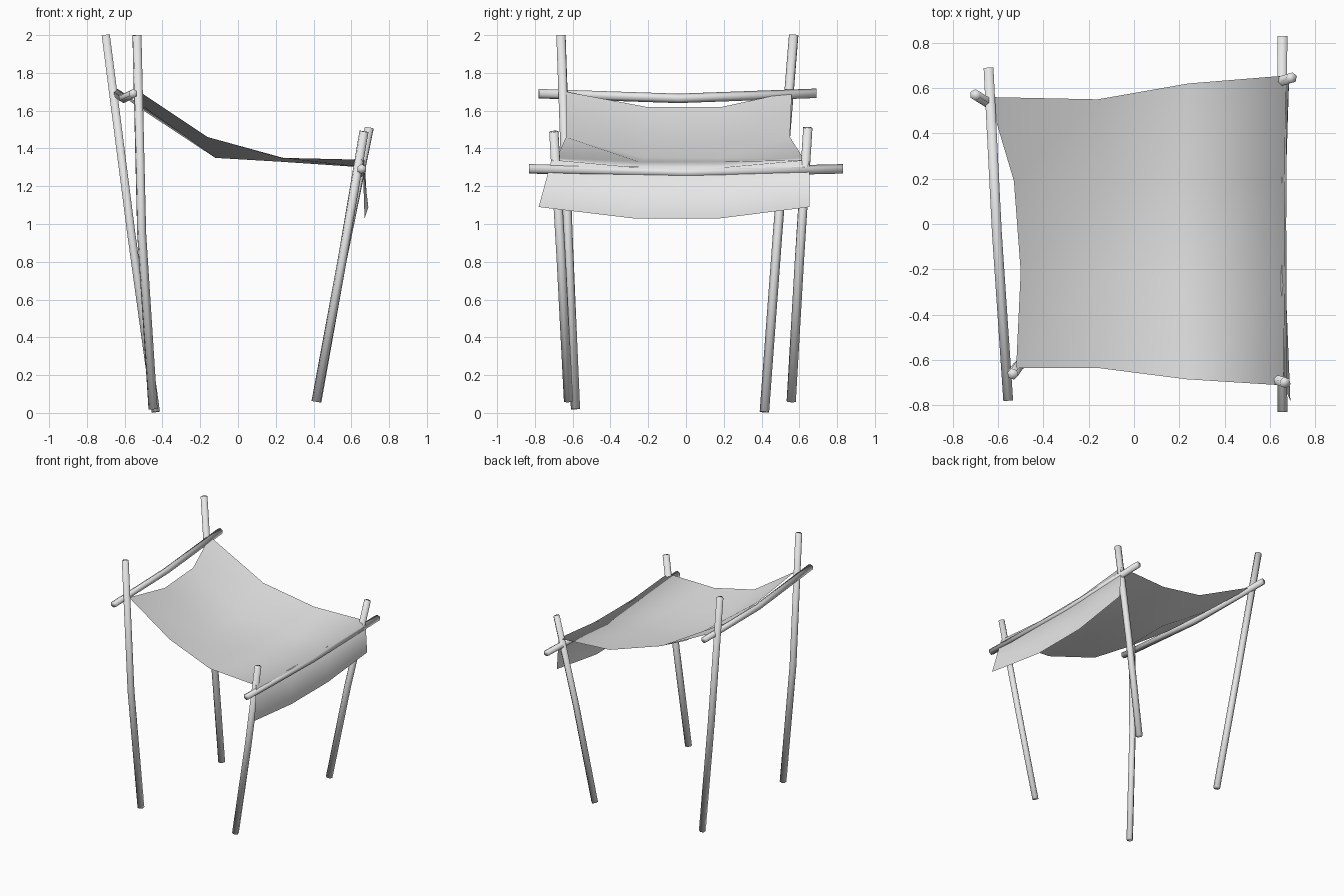
import bpy
import bmesh
from mathutils import Vector

cube = bpy.data.objects.get("Cube")
if cube:
    bpy.data.objects.remove(cube, do_unlink=True)

# One plain grey for wood and cloth
GREY = (0.8, 0.8, 0.8, 1.0)
grey = bpy.data.materials.new("plain grey")
grey.use_nodes = True
grey.diffuse_color = GREY
grey.node_tree.nodes["Principled BSDF"].inputs["Base Color"].default_value = GREY

SIDES = 6
RADIUS = 0.025


def finish(bm, name):
    """Turn a bmesh into a smooth grey object."""
    bmesh.ops.recalc_face_normals(bm, faces=bm.faces)
    for face in bm.faces:
        face.smooth = True
    mesh = bpy.data.meshes.new(name)
    bm.to_mesh(mesh)
    bm.free()
    mesh.materials.append(grey)
    obj = bpy.data.objects.new(name, mesh)
    bpy.context.collection.objects.link(obj)
    return obj


def pole(name, path):
    """Six-sided rod that follows a slightly bent path."""
    points = [Vector(p) for p in path]
    bm = bmesh.new()
    turn = (points[-1] - points[0]).to_track_quat("Z", "Y").to_matrix().to_4x4()
    rings = []
    for point in points:
        matrix = turn.copy()
        matrix.translation = point
        ring = bmesh.ops.create_circle(
            bm, segments=SIDES, radius=RADIUS, matrix=matrix)["verts"]
        rings.append(ring)
    for low, high in zip(rings, rings[1:]):
        for i in range(SIDES):
            j = (i + 1) % SIDES
            bm.faces.new((low[i], low[j], high[j], high[i]))
    # End caps
    bm.faces.new(rings[0])
    bm.faces.new(rings[-1])
    return finish(bm, name)


def sheet(name, rows):
    """Single-layer cloth from a grid of points."""
    bm = bmesh.new()
    grid = [[bm.verts.new(p) for p in row] for row in rows]
    for near, far in zip(grid, grid[1:]):
        for i in range(len(near) - 1):
            bm.faces.new((near[i], far[i], far[i + 1], near[i + 1]))
    obj = finish(bm, name)
    # Keep the upper side of the cloth facing up
    if obj.data.polygons[0].normal.z < 0:
        obj.data.flip_normals()
    return obj


# Tall poles
pole("tall_front_pole", [(-0.45, -0.585, 0.02), (-0.51, -0.625, 0.95), (-0.535, -0.662, 2)])
pole("tall_back_pole", [(-0.435, 0.415, 0.005), (-0.565, 0.485, 0.95), (-0.70, 0.57, 2)])

# Short poles
pole("short_front_pole", [(0.413, -0.622, 0.06), (0.55, -0.66, 0.8), (0.667, -0.70, 1.49)])
pole("short_back_pole", [(0.418, 0.557, 0.06), (0.55, 0.60, 0.8), (0.695, 0.645, 1.51)])

# Crossbars, each sagging a little in the middle
pole("high_crossbar", [(-0.555, -0.78, 1.69), (-0.605, -0.04, 1.665), (-0.642, 0.69, 1.692)])
pole("low_crossbar", [(0.655, -0.83, 1.292), (0.65, 0, 1.272), (0.655, 0.83, 1.292)])

# Sagging cloth with a flap hanging over the low crossbar
sheet("cloth_canopy", [
    [(-0.52, -0.635, 1.70), (-0.50, -0.21, 1.62), (-0.53, 0.19, 1.62), (-0.64, 0.56, 1.70)],
    [(-0.16, -0.635, 1.46), (-0.12, -0.22, 1.35), (-0.12, 0.18, 1.35), (-0.16, 0.55, 1.46)],
    [(0.23, -0.685, 1.35), (0.22, -0.25, 1.33), (0.22, 0.20, 1.33), (0.24, 0.62, 1.35)],
    [(0.66, -0.712, 1.34), (0.665, -0.27, 1.30), (0.665, 0.20, 1.30), (0.67, 0.655, 1.34)],
    [(0.69, -0.78, 1.09), (0.67, -0.28, 1.03), (0.67, 0.18, 1.03), (0.685, 0.655, 1.09)],
])
